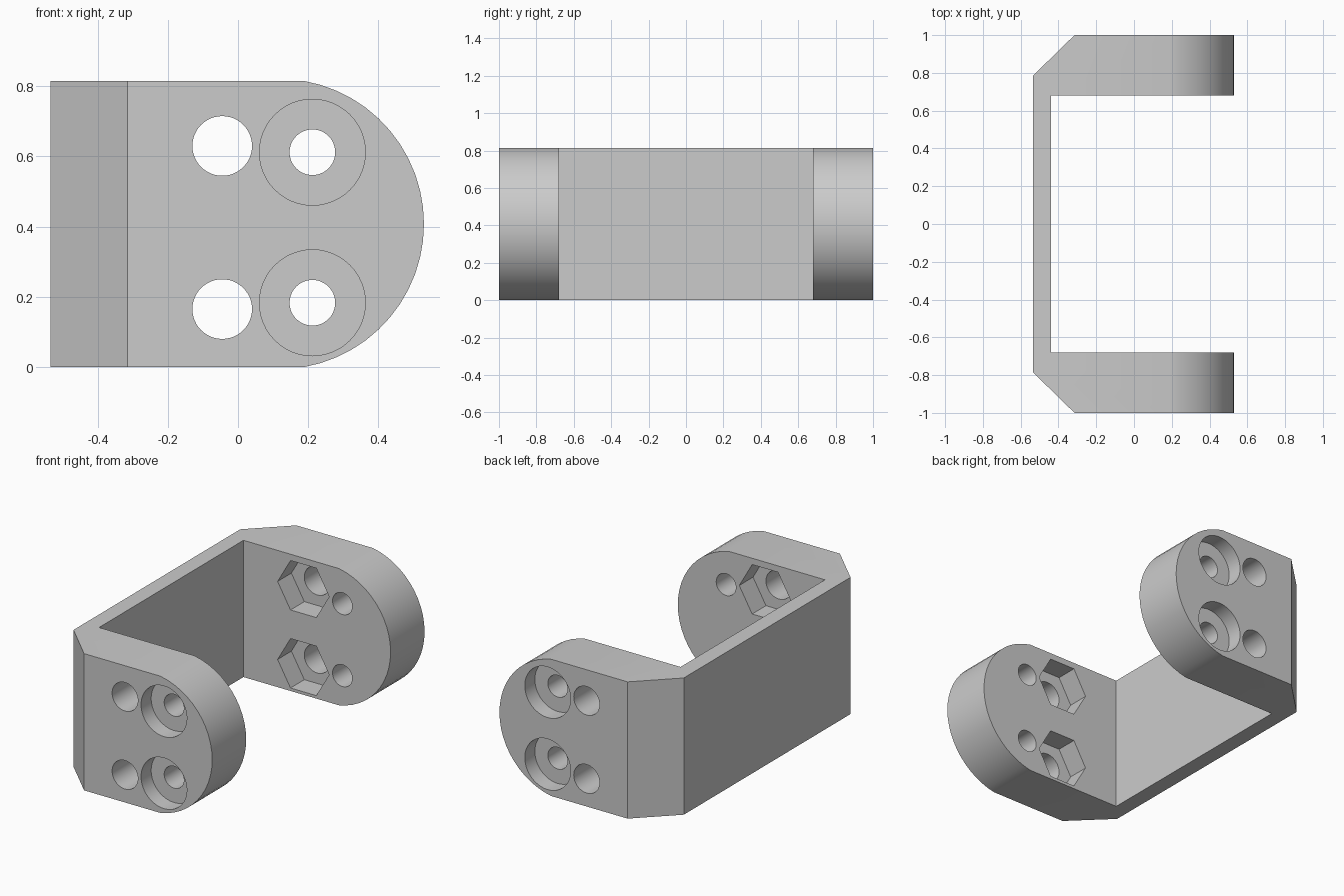
import bpy, bmesh, math
from mathutils import Vector

if "Cube" in bpy.data.objects:
    bpy.data.objects.remove(bpy.data.objects["Cube"], do_unlink=True)

HEIGHT = 0.815
ARM_IN, ARM_OUT = 0.68, 1.0
LEFT, WALL_IN = -0.535, -0.44

grey = bpy.data.materials.new("plain grey")
grey.use_nodes = True
grey.diffuse_color = (0.6, 0.6, 0.6, 1)
grey.node_tree.nodes["Principled BSDF"].inputs["Base Color"].default_value = (0.6, 0.6, 0.6, 1)


def prism(name, points, direction):
    """Solid made by sweeping a closed outline along a direction."""
    bm = bmesh.new()
    face = bm.faces.new([bm.verts.new(p) for p in points])
    swept = bmesh.ops.extrude_face_region(bm, geom=[face])
    moved = [v for v in swept["geom"] if isinstance(v, bmesh.types.BMVert)]
    bmesh.ops.translate(bm, verts=moved, vec=Vector(direction))
    bmesh.ops.recalc_face_normals(bm, faces=bm.faces)
    mesh = bpy.data.meshes.new(name)
    bm.to_mesh(mesh)
    bm.free()
    mesh.materials.append(grey)
    obj = bpy.data.objects.new(name, mesh)
    bpy.context.collection.objects.link(obj)
    return obj


def cut(target, tool, operation="DIFFERENCE"):
    """Apply a boolean and discard the tool."""
    bpy.context.view_layer.objects.active = target
    mod = target.modifiers.new("cut", "BOOLEAN")
    mod.operation, mod.object, mod.solver = operation, tool, "EXACT"
    bpy.ops.object.modifier_apply(modifier=mod.name)
    bpy.data.objects.remove(tool, do_unlink=True)


def bore(x, z, radius, y0, y1, sides=48):
    """Round or hexagonal cutter along y."""
    ring = [(x + radius * math.cos(math.tau * i / sides), y0,
             z + radius * math.sin(math.tau * i / sides)) for i in range(sides)]
    return prism("cutter", ring, (0, y1 - y0, 0))


# U-shaped plan with chamfered outer corners, over-long for trimming
half = [(LEFT, 0.785), (-0.315, ARM_OUT), (0.7, ARM_OUT), (0.7, ARM_IN), (WALL_IN, ARM_IN)]
plan = half + [(x, -y) for x, y in reversed(half)]
bracket = prism("bracket", [(x, y, -0.1) for x, y in plan], (0, 0, HEIGHT + 0.2))

# Side outline with the rounded arm ends
arc_x, arc_r, mid = 0.116, 0.414, HEIGHT / 2
sweep = math.asin(mid / arc_r)
steps = 24
outline = [(-1, -1.2, HEIGHT), (-1, -1.2, 0)]
for i in range(steps + 1):
    a = -sweep + 2 * sweep * i / steps
    outline.append((arc_x + arc_r * math.cos(a), -1.2, mid + arc_r * math.sin(a)))
cut(bracket, prism("trim", outline, (0, 2.4, 0)), "INTERSECT")

# Bolt holes with inner nut pockets, and screw holes with outer counterbores
for side in (-1, 1):
    inner, outer = side * (ARM_IN - 0.1), side * (ARM_OUT + 0.1)
    for z in (0.165, 0.63):
        cut(bracket, bore(-0.045, z, 0.085, inner, outer))
        cut(bracket, bore(-0.045, z, 0.17, inner, side * (ARM_IN + 0.13), 6))
    for z in (0.183, 0.612):
        cut(bracket, bore(0.212, z, 0.065, inner, outer))
        cut(bracket, bore(0.212, z, 0.151, side * (ARM_OUT - 0.095), outer))

# Smooth the curved walls, keep the edges sharp
bpy.ops.object.select_all(action="DESELECT")
bracket.select_set(True)
bpy.context.view_layer.objects.active = bracket
bpy.ops.object.shade_smooth_by_angle(angle=math.radians(30))
